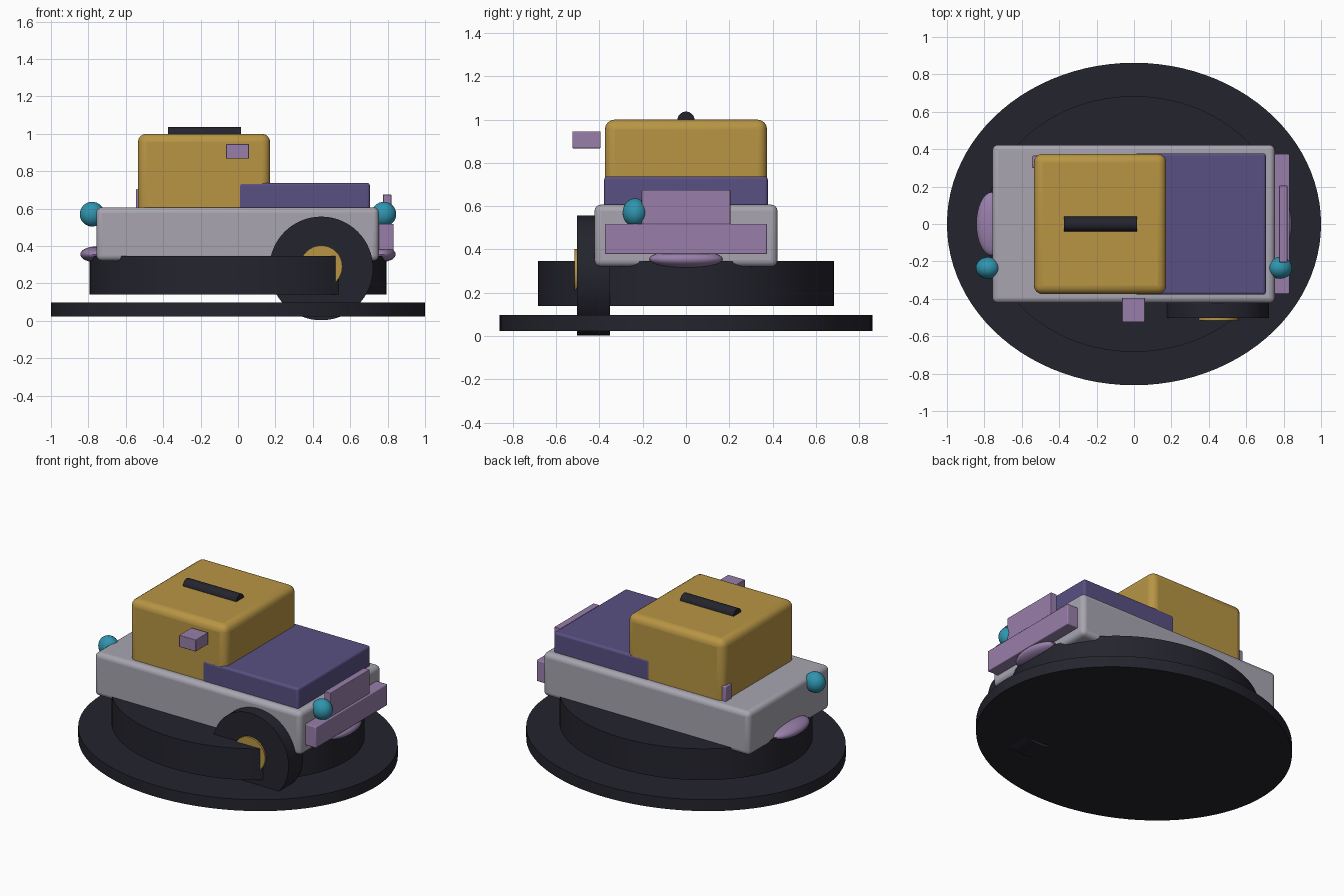
import bpy
import math

cube = bpy.data.objects.get("Cube")
if cube:
    bpy.data.objects.remove(cube, do_unlink=True)


def material(name, rgb):
    """Flat material from 0-255 display values, converted to linear."""
    lin = [((c / 255 + 0.055) / 1.055) ** 2.4 for c in rgb]
    m = bpy.data.materials.new(name)
    m.use_nodes = True
    m.diffuse_color = (*lin, 1)
    m.node_tree.nodes["Principled BSDF"].inputs["Base Color"].default_value = (*lin, 1)
    return m


DARK = material("dark rubber", (36, 36, 46))
GREY = material("body grey", (168, 165, 176))
GOLD = material("cabin gold", (184, 149, 68))
SLATE = material("hood slate blue", (88, 80, 130))
MAUVE = material("trim mauve", (152, 127, 170))
TEAL = material("lamp teal", (48, 148, 174))


def finish(name, mat, scale, bevel=0):
    ob = bpy.context.object
    ob.name = name
    ob.scale = scale
    ob.data.materials.append(mat)
    bpy.ops.object.transform_apply(location=False, rotation=True, scale=True)
    if bevel:
        mod = ob.modifiers.new("rounded edges", 'BEVEL')
        mod.width = bevel
        mod.segments = 4
    bpy.ops.object.shade_smooth_by_angle(angle=math.radians(35))
    return ob


def box(name, mat, x, y, z, bevel=0):
    """Box from its (low, high) range on each axis."""
    ranges = (x, y, z)
    bpy.ops.mesh.primitive_cube_add(size=1, location=[(a + b) / 2 for a, b in ranges])
    return finish(name, mat, [b - a for a, b in ranges], bevel)


def cylinder(name, mat, loc, radius, depth, rot=(0, 0, 0), scale=(1, 1, 1), sides=64):
    bpy.ops.mesh.primitive_cylinder_add(vertices=sides, radius=radius, depth=depth,
                                        location=loc, rotation=rot)
    return finish(name, mat, scale)


def ball(name, mat, loc, radii):
    bpy.ops.mesh.primitive_uv_sphere_add(segments=32, ring_count=16, radius=1, location=loc)
    return finish(name, mat, radii)


# Oval stand: wide plate and floating drum
cylinder("stand_plate", DARK, (0, 0, 0.06), 1, 0.075, scale=(1, 0.862, 1), sides=96)
cylinder("stand_drum", DARK, (0, 0, 0.243), 1, 0.207, scale=(0.793, 0.684, 1), sides=96)

# Body, hood and cabin
box("body", GREY, (-0.757, 0.753), (-0.423, 0.423), (0.32, 0.607), 0.03)
box("hood", SLATE, (0.005, 0.705), (-0.378, 0.378), (0.5, 0.738), 0.015)
box("cabin", GOLD, (-0.535, 0.172), (-0.375, 0.375), (0.5, 1.0), 0.045)

# Roof bar
cylinder("roof_bar", DARK, (-0.18, 0, 0.997), 0.04, 0.39, rot=(0, math.pi / 2, 0), sides=32)

# Single side wheel with hub
side = (math.pi / 2, 0, 0)
cylinder("wheel", DARK, (0.445, -0.427, 0.28), 0.277, 0.153, rot=side)
cylinder("wheel_hub", GOLD, (0.445, -0.46, 0.29), 0.113, 0.11, rot=side, sides=32)

# Lamps and lower pods at both ends
for end, sign in (("front", 1), ("rear", -1)):
    ball(end + "_lamp", TEAL, (0.78 * sign, -0.235, 0.57), (0.066, 0.058, 0.066))
    ball(end + "_pod", MAUVE, (0.76 * sign, 0, 0.355), (0.083, 0.17, 0.042))

# Bumper, grille plate, side mirror and filler cap
box("bumper", MAUVE, (0.75, 0.832), (-0.374, 0.374), (0.378, 0.518), 0.006)
box("grille_plate", MAUVE, (0.775, 0.82), (-0.205, 0.205), (0.45, 0.675), 0.004)
box("side_mirror", MAUVE, (-0.064, 0.059), (-0.525, -0.395), (0.867, 0.945), 0.004)
box("filler_cap", MAUVE, (-0.546, -0.5), (0.3, 0.365), (0.59, 0.705), 0.008)
